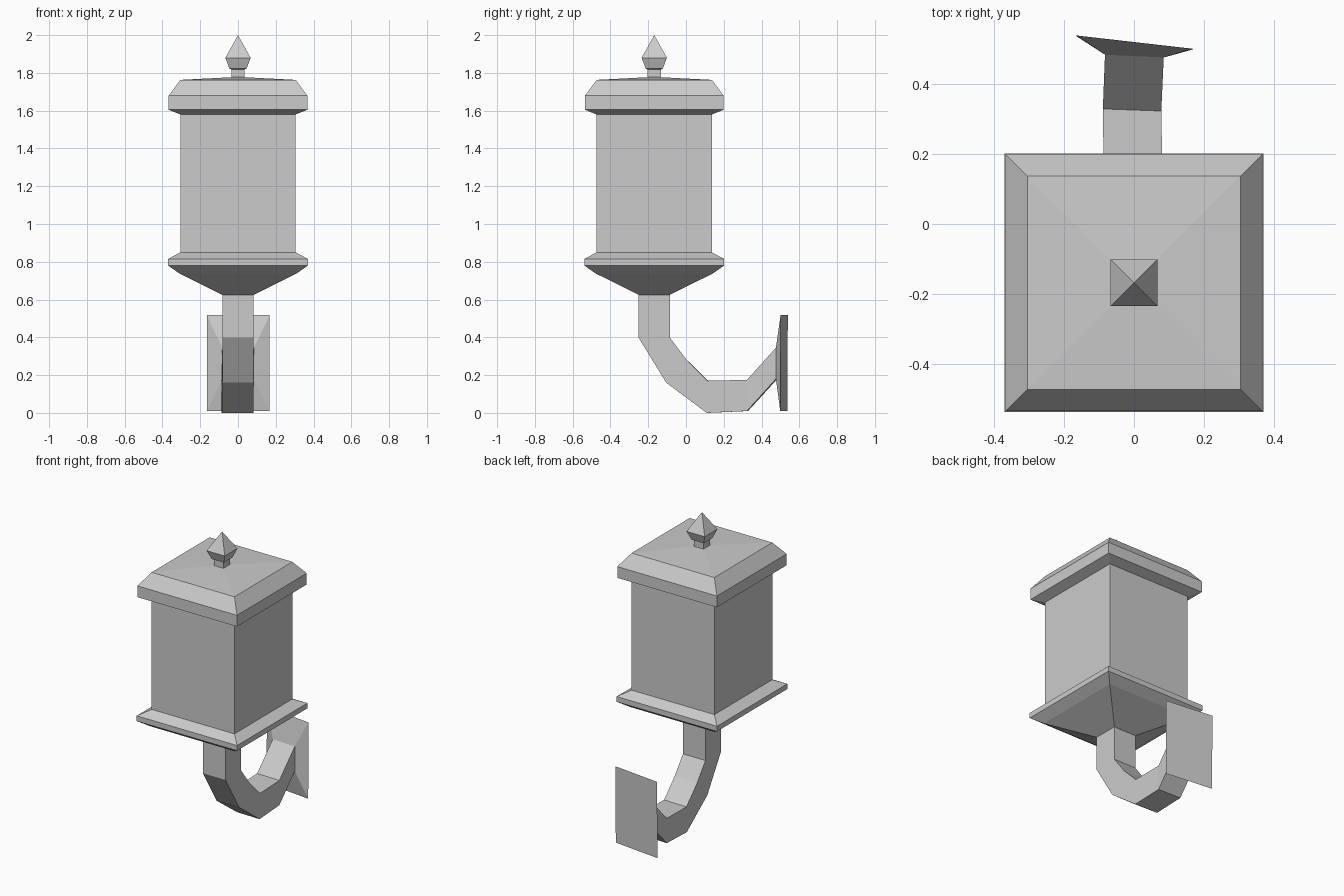
import bpy, bmesh

if "Cube" in bpy.data.objects:
    bpy.data.objects.remove(bpy.data.objects["Cube"])

CY = -0.168  # lantern axis in y


def loft(name, rings, cap_start=False, cap_end=False):
    """Join successive four-point rings with flat quads; a one-point ring is a tip."""
    bm = bmesh.new()
    rows = [[bm.verts.new(p) for p in ring] for ring in rings]
    for a, b in zip(rows, rows[1:]):
        for i in range(4):
            j = (i + 1) % 4
            if len(b) == 1:
                bm.faces.new((a[i], a[j], b[0]))
            else:
                bm.faces.new((a[i], a[j], b[j], b[i]))
    if cap_start:
        bm.faces.new(rows[0][::-1])
    if cap_end:
        bm.faces.new(rows[-1])
    mesh = bpy.data.meshes.new(name)
    bm.to_mesh(mesh)
    bm.free()
    obj = bpy.data.objects.new(name, mesh)
    bpy.context.collection.objects.link(obj)
    return obj


def square(half, z):
    if half == 0:
        return [(0, CY, z)]
    return [(sx * half, CY + sy * half, z)
            for sx, sy in ((-1, -1), (1, -1), (1, 1), (-1, 1))]


def tower(name, profile):
    return loft(name, [square(h, z) for h, z in profile])


# Lantern, bottom to top
tower("lantern_base", [(0.083, 0.625), (0.31, 0.738), (0.37, 0.78),
                       (0.37, 0.815), (0.305, 0.85)])
tower("lantern_housing", [(0.305, 0.85), (0.305, 1.58)])
tower("lantern_roof", [(0.305, 1.58), (0.367, 1.605), (0.367, 1.68),
                       (0.305, 1.763), (0.035, 1.777)])
tower("roof_finial", [(0.035, 1.777), (0.035, 1.818), (0.045, 1.822),
                      (0.067, 1.88), (0, 2.0)])

# Bracket sections: x left, x right, outer (y, z), inner (y, z), y skew per side
sections = [
    (-0.165, 0.168, (0.518, 0.01), (0.520, 0.518), 0.019),
    (-0.083, 0.085, (0.480, 0.18), (0.480, 0.345), 0.004),
    (-0.089, 0.078, (0.326, 0.01), (0.326, 0.175), 0.003),
    (-0.086, 0.082, (0.112, 0.003), (0.116, 0.17), 0.002),
    (-0.083, 0.083, (-0.105, 0.16), (0.002, 0.283), 0),
    (-0.083, 0.083, (-0.252, 0.40), (-0.086, 0.40), 0),
    (-0.083, 0.083, (-0.252, 0.625), (-0.086, 0.625), 0),
]
# Curved arm flaring into the wall plate
loft("wall_bracket",
     [[(xl, yo + s, zo), (xr, yo - s, zo), (xr, yi - s, zi), (xl, yi + s, zi)]
      for xl, xr, (yo, zo), (yi, zi), s in sections], cap_start=True)

# Rest the lowest edge exactly on the ground
for obj in bpy.context.collection.objects:
    if obj.name == "wall_bracket":
        low = min(v.co.z for v in obj.data.vertices)
        for v in obj.data.vertices:
            if abs(v.co.z - low) < 1e-5:
                v.co.z = 0
